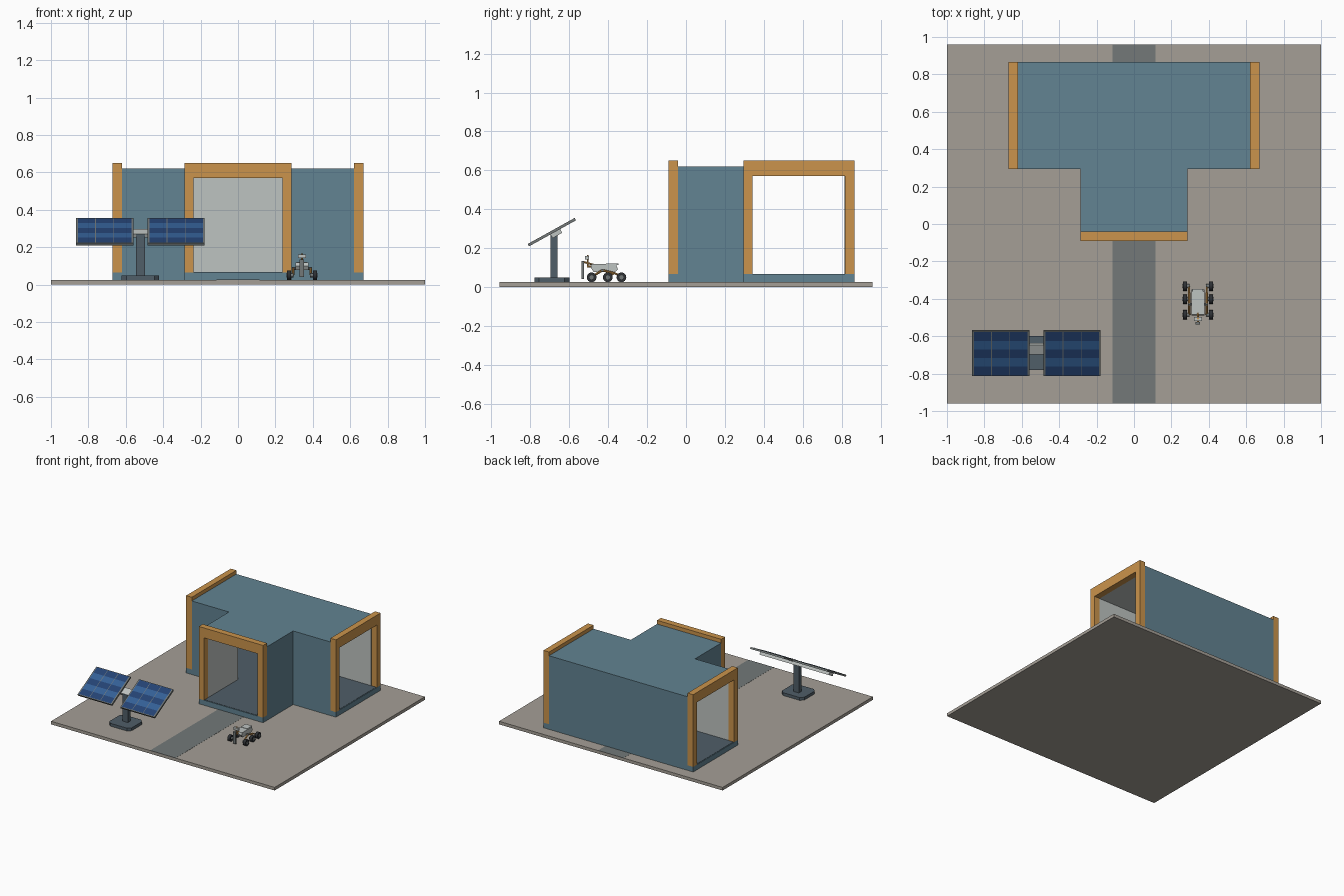
import bpy, bmesh, math
from mathutils import Matrix, Vector

if "Cube" in bpy.data.objects:
    bpy.data.objects.remove(bpy.data.objects["Cube"])


def mat(name, rgb):
    m = bpy.data.materials.new(name)
    m.diffuse_color = [((c / 255 + 0.055) / 1.055) ** 2.4 for c in rgb] + [1]
    m.use_nodes = True
    m.node_tree.nodes["Principled BSDF"].inputs["Base Color"].default_value = m.diffuse_color
    return m


GROUND = mat("regolith", (165, 159, 150))
PATH = mat("path_grey", (115, 121, 121))
BLUE = mat("panel_blue", (98, 131, 146))
ORANGE = mat("frame_orange", (203, 148, 76))
LIGHT = mat("light_grey", (190, 195, 193))
DARK = mat("slate", (80, 94, 104))
TYRE = mat("tyre", (45, 48, 52))
CELLS = [mat("cell_dark", (36, 66, 115)), mat("cell_light", (52, 96, 150))]


def finish(name, bm, *mats):
    me = bpy.data.meshes.new(name)
    bmesh.ops.recalc_face_normals(bm, faces=bm.faces)
    bm.to_mesh(me)
    bm.free()
    for m in mats:
        me.materials.append(m)
    ob = bpy.data.objects.new(name, me)
    bpy.context.collection.objects.link(ob)
    return ob


def box(name, x, y, z, m, M=None, bevel=0):
    """Box from (min, max) pairs, optionally placed by a matrix."""
    bm = bmesh.new()
    bmesh.ops.create_cube(bm, size=1)
    for v in bm.verts:
        v.co = Vector([(a + b) / 2 + c * (b - a) for (a, b), c in zip((x, y, z), v.co)])
    if bevel:
        edges = [e for e in bm.edges if abs(e.verts[0].co.z - e.verts[1].co.z) > 1e-4]
        bmesh.ops.bevel(bm, geom=edges, offset=bevel, segments=1, affect='EDGES')
    if M:
        bm.transform(M)
    return finish(name, bm, m)


def prism(name, pts, z0, z1, mats, inner=(), under=0):
    """Vertical prism; sides listed in inner get the second material."""
    bm = bmesh.new()
    lo = [bm.verts.new((x, y, z0)) for x, y in pts]
    hi = [bm.verts.new((x, y, z1)) for x, y in pts]
    bm.faces.new(lo[::-1]).material_index = under
    bm.faces.new(hi)
    n = len(pts)
    for i in range(n):
        j = (i + 1) % n
        bm.faces.new((lo[i], lo[j], hi[j], hi[i])).material_index = int(i in inner)
    return finish(name, bm, *mats)


def rod(name, p, q, r, m, sides=12):
    p, q = Vector(p), Vector(q)
    bm = bmesh.new()
    bmesh.ops.create_cone(bm, cap_ends=True, segments=sides, radius1=r, radius2=r, depth=(q - p).length)
    rot = (q - p).to_track_quat('Z', 'Y').to_matrix().to_4x4()
    bm.transform(Matrix.Translation((p + q) / 2) @ rot)
    ob = finish(name, bm, m)
    if sides > 8:
        for f in ob.data.polygons:
            f.use_smooth = len(f.vertices) == 4
        for e in ob.data.edges:
            v = [ob.data.vertices[i].co for i in e.vertices]
            if abs((v[0] - v[1]).dot((q - p).normalized())) < 1e-5:
                e.use_edge_sharp = True
    return ob


def tee(ex, sx, y0, y1, y2):
    return [(-ex, y2), (-ex, y1), (-sx, y1), (-sx, y0), (sx, y0), (sx, y1), (ex, y1), (ex, y2)]


# Ground slab and path
G = 0.025
box("ground_slab", (-1, 1), (-.96, .96), (0, G), GROUND)
box("path", (-.114, .114), (-.96, .96), (G - .005, G + .001), PATH)

# T-shaped building: base, floor, roof, walls
prism("building_base", tee(.67, .287, -.09, .295, .865), G, .066, [BLUE])
prism("interior_floor", tee(.665, .24, -.085, .342, .815), .064, .068, [DARK])
prism("roof", tee(.62, .287, -.04, .295, .865), .57, .62, [BLUE, LIGHT], under=1)
prism("back_wall", [(-.62, .815), (.62, .815), (.62, .865), (-.62, .865)], .066, .57, [BLUE, LIGHT], (0,))
for s, side in ((-1, "left"), (1, "right")):
    pts = [(.62, .295), (.287, .295), (.287, -.04), (.24, -.04), (.24, .342), (.62, .342)]
    prism(side + "_front_wall", [(s * x, y) for x, y in pts], .066, .57, [BLUE, LIGHT], (3, 4))


# Square portal frames around the three openings
def portal(name, w, M):
    """Inverted U in local x/z, depth 0.05 along local y."""
    o, i = w / 2, w / 2 - .048
    pts = [(-o, .066), (-i, .066), (-i, .57), (i, .57), (i, .066), (o, .066), (o, .65), (-o, .65)]
    ob = prism(name, pts, 0, .05, [ORANGE])
    ob.data.transform(M @ Matrix.Rotation(math.radians(90), 4, 'X'))


portal("front_portal", .574, Matrix.Translation((0, -.04, 0)))
for s, side in ((-1, "left"), (1, "right")):
    portal(side + "_portal", .57, Matrix.Translation((s * .645 - .025, .58, 0)) @ Matrix.Rotation(math.radians(90), 4, 'Z'))

# Solar tracker: foot, post, beam
cx, cy = -.522, -.69
box("tracker_foot", (cx - .1, cx + .1), (cy - .09, cy + .09), (G, .048), DARK, bevel=.025)
box("tracker_post", (cx - .024, cx + .024), (cy - .007, cy + .029), (.045, .27), DARK)
T = Matrix.Translation((cx, cy, .283)) @ Matrix.Rotation(math.radians(29), 4, 'X')
box("tracker_beam", (-.31, .31), (-.012, .045), (-.03, -.008), LIGHT, T)
# Two panel wings with rows of cells
for s, side in ((-1, "left"), (1, "right")):
    a, b = sorted((s * .038, s * .344))
    box(side + "_panel_frame", (a, b), (-.138, .138), (-.008, .006), PATH, T)
    bm = bmesh.new()
    cw, ch = (b - a - .016) / 3, .264 / 5
    for c in range(3):
        for r in range(5):
            x0, y0 = a + .008 + c * cw + .002, -.132 + r * ch
            quad = [(x0, y0), (x0 + cw - .004, y0), (x0 + cw - .004, y0 + ch), (x0, y0 + ch)]
            f = bm.faces.new([bm.verts.new(T @ Vector((x, y, .008))) for x, y in quad])
            f.material_index = r % 2
    finish(side + "_solar_cells", bm, *CELLS)

# Rover body and deck
rx = .342
body = prism("rover_body", [(-.485, .118), (-.36, .118), (-.35, .09), (-.365, .078), (-.475, .078), (-.49, .1)],
             -.034, .034, [LIGHT])
body.data.transform(Matrix.Translation((rx, 0, 0)) @ Matrix(((0, 0, 1, 0), (1, 0, 0, 0), (0, 1, 0, 0), (0, 0, 0, 1))))
box("rover_deck", (rx - .028, rx + .028), (-.41, -.348), (.112, .121), LIGHT)
# Wheels, hubs and suspension arms on both sides
for s, side in ((-1, "left"), (1, "right")):
    w0, w1, arm = rx + s * .058, rx + s * .081, rx + s * .047
    for y, pos in ((-.485, "front"), (-.402, "middle"), (-.332, "rear")):
        n = f"{side}_{pos}_"
        rod(n + "wheel", (w0, y, .05), (w1, y, .05), .025, TYRE, 16)
        rod(n + "hub", (w0 - s * .014, y, .05), (w1 + s * .002, y, .05), .011, PATH, 10)
    rod(side + "_front_rocker", (arm, -.485, .052), (arm, -.43, .086), .006, ORANGE, 8)
    rod(side + "_rear_rocker", (arm, -.43, .086), (arm, -.367, .07), .006, ORANGE, 8)
    rod(side + "_bogie", (arm, -.402, .052), (arm, -.367, .072), .005, ORANGE, 8)
    rod(side + "_bogie_rear", (arm, -.367, .072), (arm, -.332, .052), .005, ORANGE, 8)
    rod(side + "_pivot", (rx + s * .03, -.43, .086), (arm + s * .006, -.43, .086), .007, PATH, 8)
# Mast with sensor head, and forward tool arm
rod("rover_mast", (rx, -.505, .1), (rx, -.505, .165), .005, ORANGE, 8)
box("sensor_head", (rx - .022, rx + .022), (-.518, -.498), (.142, .16), LIGHT)
rod("mast_bracket", (rx, -.47, .106), (rx, -.51, .106), .005, ORANGE, 8)
rod("tool_arm", (rx, -.475, .114), (rx, -.53, .13), .005, ORANGE, 8)
box("tool_plate", (rx - .012, rx + .012), (-.536, -.524), (.04, .135), PATH)
